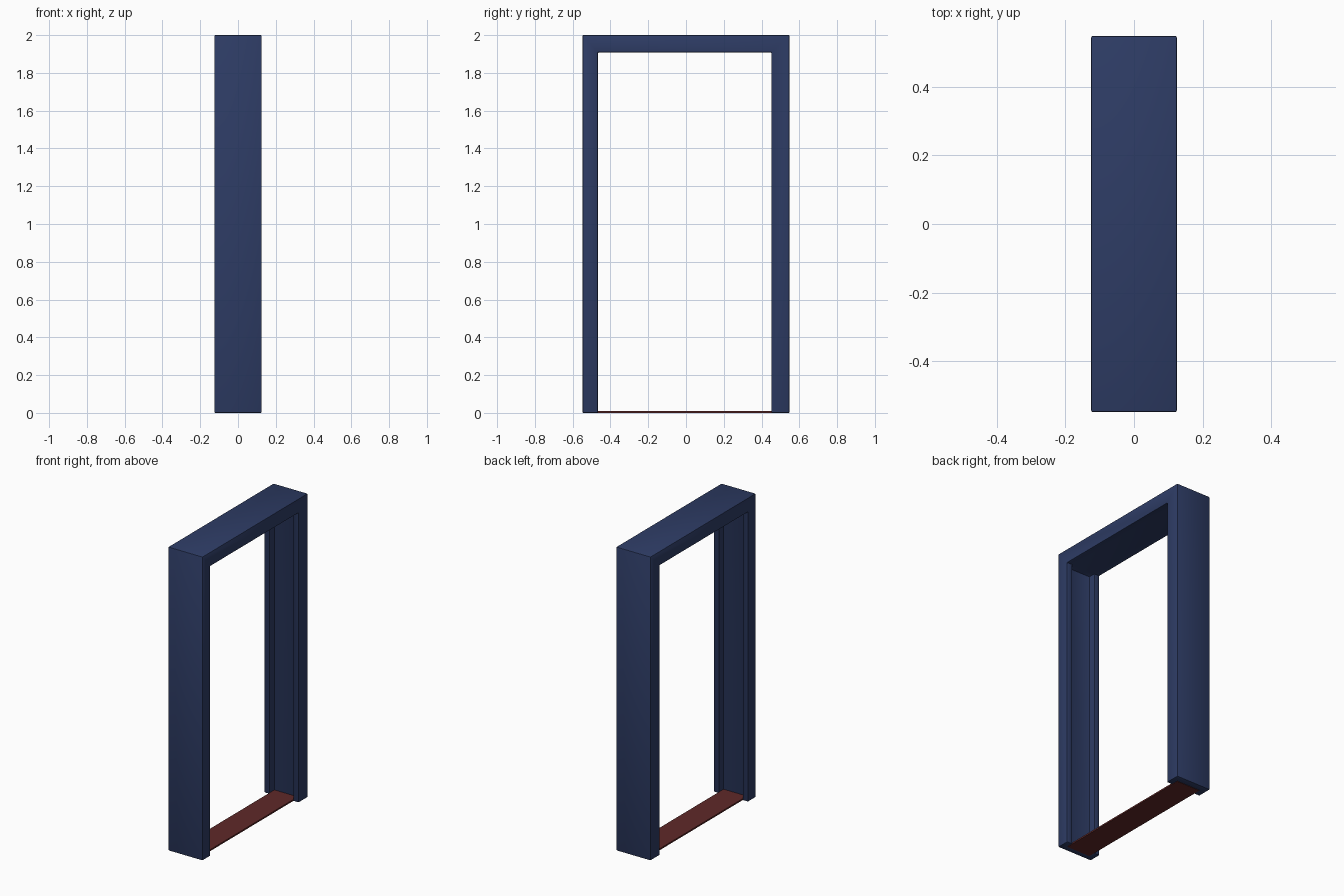
import bpy
import bmesh

cube = bpy.data.objects.get("Cube")
if cube:
    bpy.data.objects.remove(cube, do_unlink=True)


def material(name, rgb):
    mat = bpy.data.materials.new(name)
    mat.use_nodes = True
    mat.diffuse_color = (*rgb, 1)
    mat.node_tree.nodes["Principled BSDF"].inputs["Base Color"].default_value = (*rgb, 1)
    return mat


def prism(name, outline, bottom, top, mat):
    """Extrude a plan outline (x, y) from bottom to top."""
    bm = bmesh.new()
    face = bm.faces.new([bm.verts.new((x, y, bottom)) for x, y in outline])
    new = bmesh.ops.extrude_face_region(bm, geom=[face])["geom"]
    moved = [v for v in new if isinstance(v, bmesh.types.BMVert)]
    bmesh.ops.translate(bm, verts=moved, vec=(0, 0, top - bottom))
    bmesh.ops.recalc_face_normals(bm, faces=bm.faces)
    mesh = bpy.data.meshes.new(name)
    bm.to_mesh(mesh)
    bm.free()
    mesh.materials.append(mat)
    obj = bpy.data.objects.new(name, mesh)
    bpy.context.collection.objects.link(obj)
    return obj


def rectangle(half_x, y0, y1):
    return [(-half_x, y0), (half_x, y0), (half_x, y1), (-half_x, y1)]


blue = material("navy blue paint", (0.027, 0.045, 0.13))
red = material("dark red sill", (0.115, 0.022, 0.022))

HALF_X, HALF_Y = 0.125, 0.548      # outside of the frame
GROOVE_X = 0.085                   # half width of the channel in the jambs
FRONT, BACK = -0.466, 0.452        # inner edges of the jambs
FRONT_DEEP, BACK_DEEP = -0.512, 0.5  # bottom of the channels
HEAD = 1.908                       # underside of the head

# Frame block, opened by a cutter that also leaves the jamb channels
frame = prism("door_frame", rectangle(HALF_X, -HALF_Y, HALF_Y), 0, 2, blue)
w, g = HALF_X + 0.1, GROOVE_X
opening = [(-w, FRONT), (-g, FRONT), (-g, FRONT_DEEP), (g, FRONT_DEEP),
           (g, FRONT), (w, FRONT), (w, BACK), (g, BACK),
           (g, BACK_DEEP), (-g, BACK_DEEP), (-g, BACK), (-w, BACK)]
cutter = prism("opening_cutter", opening, -0.1, HEAD, blue)
cutter.hide_render = True

cut = frame.modifiers.new("opening", 'BOOLEAN')
cut.operation = 'DIFFERENCE'
cut.solver = 'EXACT'
cut.object = cutter
bpy.ops.object.select_all(action='DESELECT')
bpy.context.view_layer.objects.active = frame
frame.select_set(True)
bpy.ops.object.modifier_apply(modifier=cut.name)
bpy.data.objects.remove(cutter, do_unlink=True)

# Slightly eased edges
bevel = frame.modifiers.new("eased edges", 'BEVEL')
bevel.width = 0.005
bevel.segments = 2
bevel.limit_method = 'ANGLE'
bpy.ops.object.modifier_apply(modifier=bevel.name)
bpy.ops.object.shade_smooth_by_angle()

# Sill strip running between the two channels
prism("sill", rectangle(GROOVE_X, FRONT_DEEP, BACK_DEEP), 0, 0.01, red)
